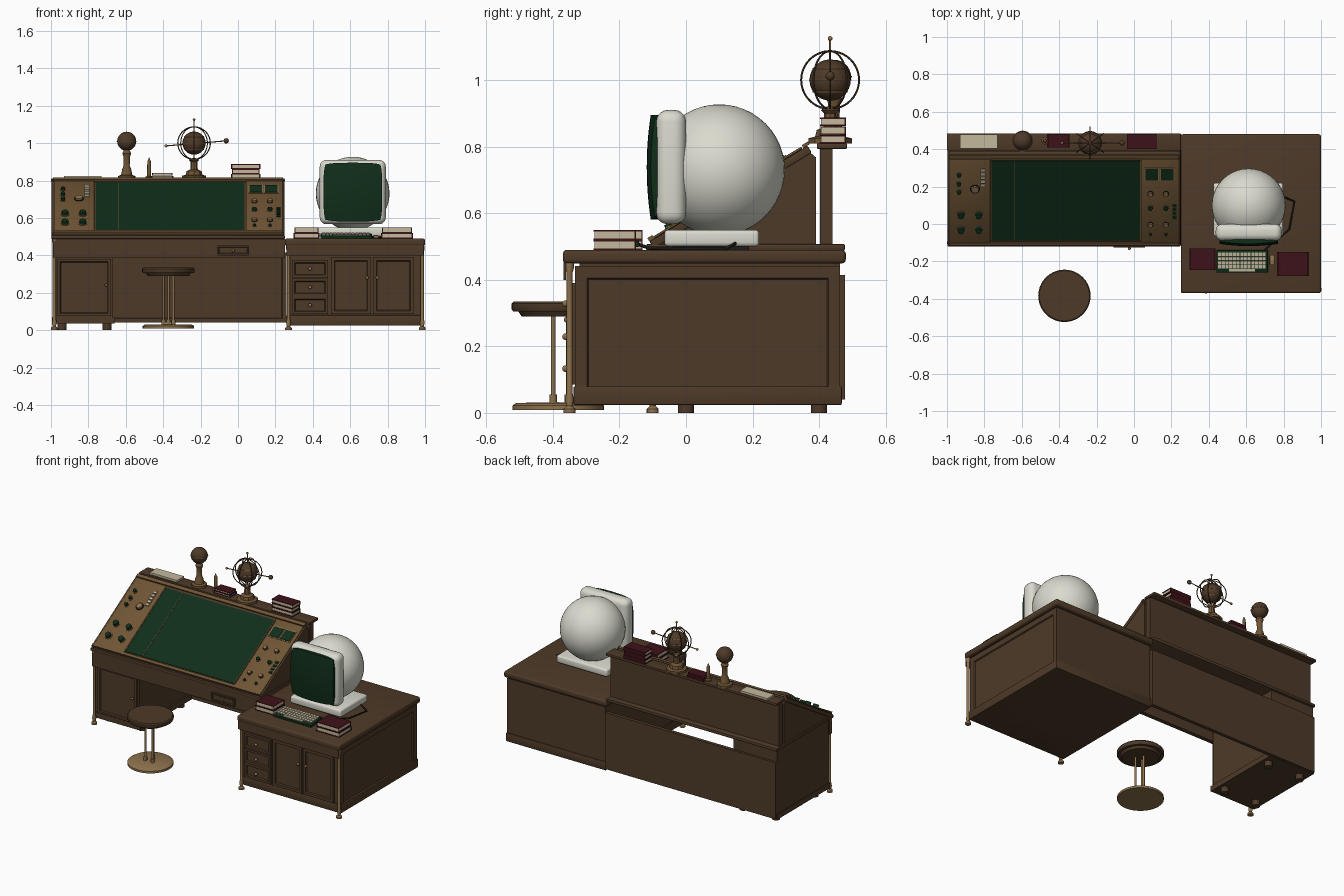
import bpy, bmesh, math
from mathutils import Matrix, Vector

if "Cube" in bpy.data.objects:
    bpy.data.objects.remove(bpy.data.objects["Cube"])

def material(name, *c):
    m = bpy.data.materials.new(name)
    m.diffuse_color = (*c, 1)
    m.use_nodes = True
    m.node_tree.nodes["Principled BSDF"].inputs["Base Color"].default_value = m.diffuse_color
    return m

WOOD = material("walnut wood", 0.076, 0.042, 0.021)
BRASS = material("brass", 0.27, 0.17, 0.075)
BRONZE = material("bronze panel", 0.16, 0.09, 0.035)
GREEN = material("dark green", 0.005, 0.027, 0.010)
WHITE = material("white plastic", 0.70, 0.70, 0.62)
RED = material("oxblood leather", 0.048, 0.006, 0.009)
CREAM = material("cream paper", 0.55, 0.48, 0.34)
BLACK = material("black", 0.012, 0.011, 0.010)

# Frame of the sloping drafting board: local axes are x, up the slope, outwards
A = math.atan2(0.285, 0.47)
CA, SA = math.cos(A), math.sin(A)
BOARD = Matrix(((1, 0, 0, 0), (0, CA, -SA, -0.11), (0, SA, CA, 0.515), (0, 0, 0, 1)))
def slope(y):
    return (y + 0.11) / CA

def finish(bm, name, mat, M=None):
    if M:
        bm.transform(M)
    bmesh.ops.recalc_face_normals(bm, faces=bm.faces)
    me = bpy.data.meshes.new(name)
    bm.to_mesh(me)
    bm.free()
    me.materials.append(mat)
    o = bpy.data.objects.new(name, me)
    bpy.context.collection.objects.link(o)
    return o

def box(name, x, y, z, mat, bevel=0, seg=2, M=None, inset=None, rim=0.02, depth=0.008):
    """Box from ranges; inset = direction of the face that gets a sunk panel."""
    bm = bmesh.new()
    size = (x[1] - x[0], y[1] - y[0], z[1] - z[0])
    mid = ((x[0] + x[1]) / 2, (y[0] + y[1]) / 2, (z[0] + z[1]) / 2)
    bmesh.ops.create_cube(bm, size=1, matrix=Matrix.Translation(mid) @ Matrix.Diagonal((*size, 1)))
    bm.normal_update()
    if inset:
        f = [f for f in bm.faces if f.normal.dot(Vector(inset)) > 0.9]
        bmesh.ops.inset_region(bm, faces=f, thickness=rim)
        bmesh.ops.inset_region(bm, faces=f, thickness=0.006, depth=-depth)
    if bevel:
        bmesh.ops.bevel(bm, geom=bm.edges[:], offset=bevel, segments=seg, profile=0.5, affect='EDGES')
    return finish(bm, name, mat, M)

def lathe(name, prof, loc, mat, n=24, M=None):
    bm = bmesh.new()
    rings = [[bm.verts.new((loc[0] + r * math.cos(2 * math.pi * i / n),
                            loc[1] + r * math.sin(2 * math.pi * i / n), loc[2] + z))
              for i in range(n)] for r, z in prof]
    for a, b in zip(rings, rings[1:]):
        for i in range(n):
            bm.faces.new((a[i], a[(i + 1) % n], b[(i + 1) % n], b[i]))
    bmesh.ops.remove_doubles(bm, verts=bm.verts, dist=1e-5)
    return finish(bm, name, mat, M)

def disc(name, r, z0, z1, loc, mat, n=24, M=None):
    return lathe(name, [(0, z0), (r, z0), (r, z1), (0, z1)], loc, mat, n, M)

def ball(name, r, loc, mat, u=24, v=14):
    bm = bmesh.new()
    bmesh.ops.create_uvsphere(bm, u_segments=u, v_segments=v, radius=r, matrix=Matrix.Translation(loc))
    return finish(bm, name, mat)

def ring(name, R, r, loc, rot, mat):
    bpy.ops.mesh.primitive_torus_add(major_radius=R, minor_radius=r, major_segments=40,
                                     minor_segments=6, location=loc, rotation=rot)
    o = bpy.context.object
    o.name = name
    o.data.materials.append(mat)

def tube(name, pts, r, mat):
    c = bpy.data.curves.new(name, 'CURVE')
    c.dimensions = '3D'
    c.bevel_depth = r
    c.bevel_resolution = 2
    c.use_fill_caps = True
    s = c.splines.new('POLY')
    s.points.add(len(pts) - 1)
    for p, q in zip(s.points, pts):
        p.co = (*q, 1)
    c.materials.append(mat)
    bpy.context.collection.objects.link(bpy.data.objects.new(name, c))

def books(x, y, z, h, count):
    for i in range(count):
        a, b, d = z + i * h, z + (i + 1) * h - 0.001, 0.004 * (i % 2)
        X = (x[0] + d, x[1] - d)
        box("book_pages", (X[0] + 0.004, X[1] - 0.004), (y[0] + 0.003, y[1] - 0.004), (a + 0.003, b - 0.003), CREAM)
        for z0 in (a, b - 0.004):
            box("book_cover", X, y, (z0, z0 + 0.004), RED)
        box("book_spine", X, (y[1] - 0.004, y[1]), (a, b), RED)

FRONT = (0, -1, 0)

# Right cabinet
box("right_cabinet", (0.265, 0.985), (-0.333, 0.463), (0.024, 0.441), WOOD, inset=(1, 0, 0), rim=0.05)
box("cabinet_skirt", (0.26, 0.99), (-0.338, 0.468), (0.024, 0.08), WOOD, 0.004)
box("right_top", (0.25, 1.0), (-0.37, 0.48), (0.449, 0.49), WOOD, 0.012, 3)
box("right_top_core", (0.28, 0.97), (-0.32, 0.45), (0.43, 0.455), WOOD)
box("right_fascia", (0.258, 0.992), (-0.368, -0.36), (0.40, 0.46), WOOD)
for z0 in (0.085, 0.181, 0.28):
    box("drawer_front", (0.289, 0.481), (-0.35, -0.33), (z0, z0 + 0.095), WOOD, inset=FRONT)
    ball("drawer_knob", 0.01, (0.385, -0.362, z0 + 0.048), BRASS, 12, 8)
for x0, x1, k in ((0.497, 0.711, 0.69), (0.722, 0.94, 0.745)):
    box("cabinet_door", (x0, x1), (-0.35, -0.33), (0.085, 0.39), WOOD, inset=FRONT, rim=0.025)
    ball("door_knob", 0.009, (k, -0.358, 0.28), BRASS, 12, 8)

# Slim brass corner columns
for x, y, h in ((0.27, -0.35, 0.45), (0.985, -0.35, 0.45), (-0.982, -0.1, 0.49)):
    lathe("brass_column", [(0, 0), (0.018, 0), (0.018, 0.012), (0.009, 0.02), (0.013, 0.04), (0.009, 0.06),
                           (0.009, h - 0.03), (0.013, h - 0.015), (0.013, h), (0, h)], (x, y, 0), BRASS, 16)

# Left desk
box("left_cabinet", (-0.99, -0.67), (-0.075, 0.463), (0.035, 0.49), WOOD)
box("left_cabinet_skirt", (-0.995, -0.66), (-0.082, 0.466), (0.035, 0.07), WOOD)
box("left_door", (-0.965, -0.68), (-0.09, -0.07), (0.075, 0.38), WOOD, inset=FRONT, rim=0.02)
ball("left_door_knob", 0.008, (-0.705, -0.097, 0.24), BRASS, 12, 8)
for x in (-0.94, -0.70):
    for y in (0.0, 0.40):
        disc("bun_foot", 0.024, 0, 0.036, (x, y, 0), WOOD, 16)
box("back_panel", (-0.99, 0.258), (0.455, 0.478), (0.04, 0.414), WOOD, inset=FRONT, rim=0.03, depth=0.004)
box("apron", (-0.99, 0.25), (-0.112, -0.085), (0.385, 0.49), WOOD)
box("apron_drawer", (-0.11, 0.06), (-0.125, -0.11), (0.40, 0.452), WOOD, inset=FRONT, rim=0.01, depth=0.004)
ball("apron_knob", 0.008, (-0.025, -0.131, 0.426), BRASS, 12, 8)
box("left_top", (-0.998, 0.25), (-0.12, 0.478), (0.487, 0.508), WOOD, 0.006)

# Wedge under the drafting board, with its back board and shelf
bm = bmesh.new()
wedge = [(-0.105, 0.50), (0.39, 0.50), (0.39, 0.768), (0.37, 0.785), (-0.10, 0.50)]
f = bm.faces.new([bm.verts.new((-0.99, y, z)) for y, z in wedge])
g = bmesh.ops.extrude_face_region(bm, geom=[f])
bmesh.ops.translate(bm, vec=(1.235, 0, 0), verts=[v for v in g['geom'] if isinstance(v, bmesh.types.BMVert)])
finish(bm, "board_wedge", WOOD)
box("shelf_back", (-0.99, 0.245), (0.403, 0.44), (0.49, 0.80), WOOD)
box("shelf", (-1.0, 0.25), (0.393, 0.484), (0.793, 0.81), WOOD, 0.004)

# Drafting board with console panels
box("drafting_board", (-0.998, 0.248), (0, slope(0.365)), (-0.025, 0), WOOD, 0.004, M=BOARD)
S = (slope(-0.085), slope(0.34))
box("board_surface", (-0.765, 0.035), S, (0, 0.004), GREEN, M=BOARD)
for x in (-0.765, -0.637, 0.035):
    box("board_strip", (x - 0.002, x + 0.002), S, (0, 0.006), BRONZE, M=BOARD)
for x0, x1 in ((-0.985, -0.768), (0.042, 0.238)):
    box("console_panel", (x0, x1), (slope(-0.1), slope(0.35)), (0, 0.007), BRONZE, 0.003, M=BOARD)
box("board_bottom_rail", (-0.99, 0.24), (0.0, slope(-0.095)), (0, 0.012), BRONZE, M=BOARD)
box("board_top_rail", (-0.99, 0.24), (slope(0.353), slope(0.372)), (0, 0.01), BRONZE, M=BOARD)

def knob(x, y, r, h, mat):
    p = (x, slope(y), 0.006)
    disc("knob_collar", r * 1.2, 0, 0.004, p, BRASS if mat is not BRASS else BLACK, 20, BOARD)
    lathe("knob", [(0, 0), (r, 0), (r * 0.85, h), (0, h)], p, mat, 20, BOARD)

for y in (0.267, 0.22, 0.176):
    knob(-0.936, y, 0.012, 0.018, GREEN)
for x in (-0.925, -0.83):
    for y in (0.053, -0.027):
        knob(x, y, 0.02, 0.02, GREEN)
knob(-0.85, 0.19, 0.022, 0.012, BRASS)
for i in range(5):
    s = slope(0.205 + 0.02 * i)
    box("toggle", (-0.82, -0.795), (s, s + 0.016), (0.006, 0.014), CREAM, M=BOARD)
for x in (0.095, 0.178):
    box("gauge_frame", (x - 0.039, x + 0.039), (slope(0.235), slope(0.305)), (0.005, 0.010), BRASS, M=BOARD)
    box("gauge_screen", (x - 0.034, x + 0.034), (slope(0.24), slope(0.30)), (0.006, 0.013), GREEN, M=BOARD)
    for y, m in ((0.165, BRASS), (0.09, GREEN), (0.0, BRASS)):
        knob(x - 0.007, y, 0.014, 0.014, m)
    knob(x - 0.007, -0.05, 0.009, 0.012, GREEN)
for i in range(4):
    s = slope(0.03 + 0.022 * i)
    box("switch", (0.205, 0.226), (s, s + 0.015), (0.006, 0.013), GREEN, M=BOARD)

# Items on the shelf
box("paper_stack", (-0.93, -0.73), (0.405, 0.478), (0.81, 0.823), CREAM)
books((-0.465, -0.345), (0.41, 0.48), 0.81, 0.016, 2)
books((-0.037, 0.12), (0.402, 0.48), 0.81, 0.026, 3)
lathe("spire", [(0, 0), (0.02, 0), (0.02, 0.01), (0.011, 0.015), (0.010, 0.09), (0, 0.115)], (-0.475, 0.445, 0.81), BRONZE, 12)
lathe("globe_stand", [(0, 0), (0.046, 0), (0.046, 0.014), (0.03, 0.02), (0.024, 0.05), (0.016, 0.07), (0.018, 0.12),
                      (0.024, 0.135), (0.012, 0.16), (0, 0.16)], (-0.595, 0.445, 0.81), BRONZE, 20)
ball("small_globe", 0.051, (-0.595, 0.445, 1.01), WOOD)
ring("small_globe_band", 0.051, 0.003, (-0.595, 0.445, 1.01), (0, 0, 0), BRASS)

# Armillary globe
C = Vector((-0.235, 0.433, 1.0))
lathe("armillary_stand", [(0, 0), (0.065, 0), (0.065, 0.015), (0.045, 0.02), (0.04, 0.04), (0.02, 0.05),
                          (0.018, 0.09), (0.028, 0.10), (0.01, 0.11), (0, 0.11)], (C.x, C.y, 0.81), BRONZE, 8)
ball("armillary_globe", 0.062, C, WOOD)
for z in (-0.035, 0, 0.035):
    ring("globe_band", math.sqrt(0.062 ** 2 - z * z), 0.002, C + Vector((0, 0, z)), (0, 0, 0), BRASS)
for a in (0, 35, 90, 145):
    ring("armillary_ring", 0.087, 0.003, C, (math.pi / 2, 0, math.radians(a)), WOOD)
tube("armillary_axis", [C - Vector((0, 0, 0.09)), C + Vector((0, 0, 0.13))], 0.003, BRASS)
ball("axis_finial", 0.007, C + Vector((0, 0, 0.125)), BRASS, 12, 8)
tube("orbit_arm", [C + Vector((-0.15, 0, -0.015)), C + Vector((0.17, 0, 0.012))], 0.003, BRONZE)
ball("orbit_moon", 0.014, C + Vector((0.172, 0, 0.012)), WOOD, 16, 10)
ball("orbit_bead", 0.008, C + Vector((-0.15, 0, -0.015)), BRASS, 12, 8)

# Round monitor
ball("monitor_shell", 0.197, (0.613, 0.1, 0.73), WHITE, 40, 24)
box("monitor_bezel", (0.437, 0.79), (-0.09, 0.0), (0.567, 0.91), WHITE, 0.035, 5)
box("monitor_base", (0.425, 0.797), (-0.065, 0.22), (0.50, 0.55), WHITE, 0.012, 3)
box("monitor_base_foot", (0.45, 0.77), (-0.04, 0.19), (0.488, 0.505), BLACK)
bm = bmesh.new()
bmesh.ops.create_grid(bm, x_segments=14, y_segments=14, size=1)
for v in bm.verts:
    a, b = v.co.x, v.co.y
    v.co = (0.614 + 0.157 * a * (1 - 0.06 * b ** 4), -0.094 - 0.024 * (1 - (a * a + b * b) / 2),
            0.738 + 0.157 * b * (1 - 0.06 * a ** 4))
g = bmesh.ops.extrude_edge_only(bm, edges=[e for e in bm.edges if e.is_boundary])
for v in g['geom']:
    if isinstance(v, bmesh.types.BMVert):
        v.co.y = -0.055
finish(bm, "monitor_screen", GREEN)

# Keyboard, cable and desk books
K = Matrix.Translation((0.578, -0.2, 0.503)) @ Matrix.Rotation(math.radians(6), 4, 'X')
box("keyboard_body", (-0.138, 0.138), (-0.06, 0.06), (-0.01, 0.008), GREEN, 0.004, M=K)
for r in range(4):
    for c in range(13):
        x, y = -0.128 + 0.0197 * c, 0.03 - 0.022 * r
        box("key", (x, x + 0.0165), (y, y + 0.0185), (0.007, 0.015), CREAM, M=K)
box("space_bar", (-0.07, 0.07), (-0.054, -0.04), (0.007, 0.014), CREAM, M=K)
box("pointer_puck", (0.725, 0.752), (-0.22, -0.165), (0.49, 0.508), BRASS, 0.005)
tube("cable", [(0.70, -0.14, 0.505), (0.73, -0.11, 0.495), (0.83, -0.03, 0.494), (0.858, 0.12, 0.494),
               (0.79, 0.15, 0.51)], 0.005, BLACK)
books((0.297, 0.435), (-0.245, -0.13), 0.49, 0.03, 2)
books((0.765, 0.935), (-0.278, -0.15), 0.49, 0.03, 2)

# Stool
P = (-0.372, -0.384, 0)
lathe("stool_seat", [(0, 0.29), (0.11, 0.29), (0.12, 0.305), (0.136, 0.305), (0.14, 0.312), (0.14, 0.328),
                     (0.134, 0.335), (0, 0.335)], P, WOOD, 40)
lathe("stool_base", [(0, 0.008), (0.138, 0.008), (0.138, 0.022), (0.125, 0.03), (0, 0.032)], P, BRASS, 40)
for i in range(3):
    a = math.radians(90 + 120 * i)
    q = (P[0] + 0.03 * math.cos(a), P[1] + 0.03 * math.sin(a), 0)
    disc("stool_rod", 0.007, 0.03, 0.295, q, BRASS, 12)
    disc("stool_rod_collar", 0.011, 0.03, 0.055, q, BRASS, 12)

# Smooth curved faces, keep corners sharp
bpy.ops.object.select_all(action='DESELECT')
for o in bpy.context.scene.objects:
    if o.type == 'MESH':
        o.select_set(True)
        bpy.context.view_layer.objects.active = o
bpy.ops.object.shade_smooth_by_angle(angle=math.radians(35))
